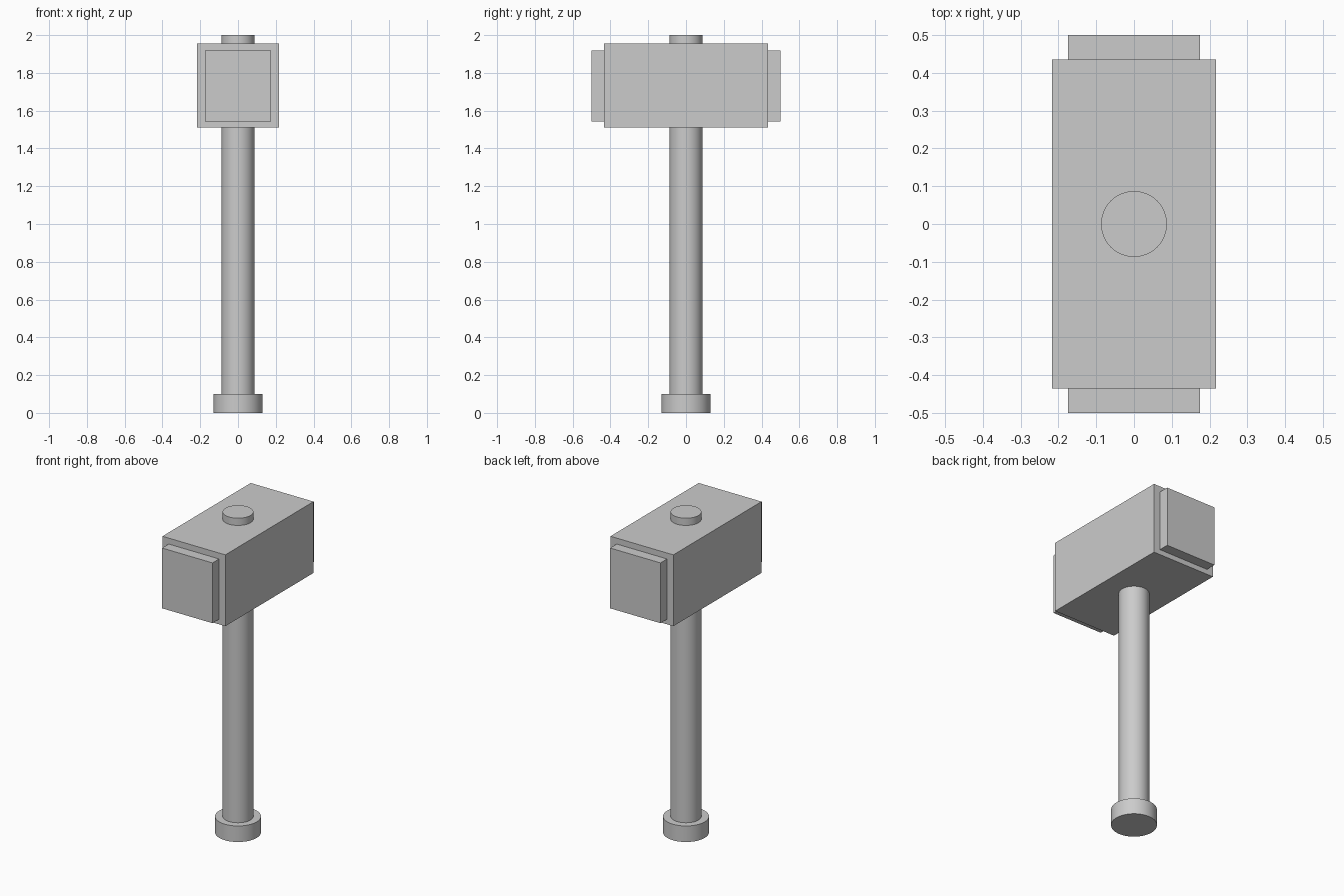
import bpy
import math

if "Cube" in bpy.data.objects:
    bpy.data.objects.remove(bpy.data.objects["Cube"])

grey = bpy.data.materials.new("light grey")
grey.diffuse_color = (0.6, 0.6, 0.6, 1)
grey.use_nodes = True
grey.node_tree.nodes["Principled BSDF"].inputs["Base Color"].default_value = grey.diffuse_color


def box(name, x, y, z):
    """Box from (min, max) pairs on each axis."""
    lo, hi = zip(x, y, z)
    bpy.ops.mesh.primitive_cube_add(size=1, location=[(a + b) / 2 for a, b in zip(lo, hi)])
    ob = bpy.context.object
    ob.name = name
    ob.scale = [b - a for a, b in zip(lo, hi)]
    bpy.ops.object.transform_apply(location=False, rotation=False, scale=True)
    ob.data.materials.append(grey)


def rod(name, radius, z0, z1):
    """Smooth upright cylinder on the z axis."""
    bpy.ops.mesh.primitive_cylinder_add(vertices=64, radius=radius, depth=z1 - z0,
                                        location=(0, 0, (z0 + z1) / 2))
    ob = bpy.context.object
    ob.name = name
    ob.data.materials.append(grey)
    bpy.ops.object.shade_smooth_by_angle(angle=math.radians(30))


# Handle runs through the head and sits on the pommel
rod("handle", 0.087, 0.10, 2.0)
rod("pommel", 0.13, 0.0, 0.10)

# Head block with a striking face at each end
box("head", (-0.217, 0.217), (-0.435, 0.435), (1.51, 1.955))
for name, s in (("front_striking_face", -1), ("back_striking_face", 1)):
    box(name, (-0.174, 0.174), sorted((s * 0.435, s * 0.5)), (1.542, 1.918))
